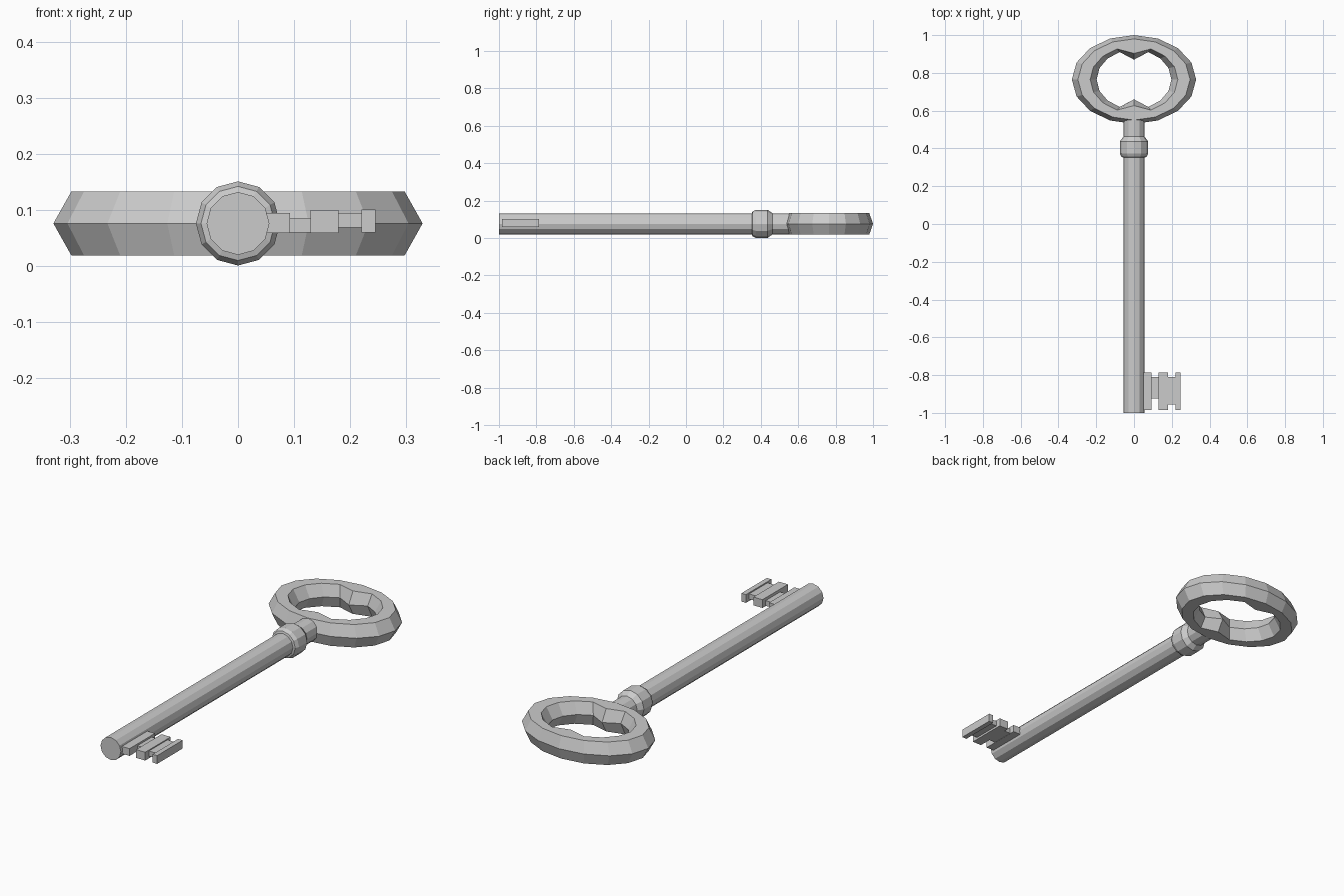
import bpy, bmesh
from math import sin, cos, pi

if "Cube" in bpy.data.objects:
    bpy.data.objects.remove(bpy.data.objects["Cube"])

ZC = 0.076  # height of the key's axis


def make(name, bm):
    bmesh.ops.recalc_face_normals(bm, faces=bm.faces)
    me = bpy.data.meshes.new(name)
    bm.to_mesh(me)
    bm.free()
    ob = bpy.data.objects.new(name, me)
    bpy.context.collection.objects.link(ob)
    return ob


def turned(name, profile, sides=12):
    """Solid turned around the y axis from (y, radius) pairs."""
    bm = bmesh.new()
    rings = [[bm.verts.new((r * cos(2 * pi * i / sides), y, ZC + r * sin(2 * pi * i / sides)))
              for i in range(sides)] for y, r in profile]
    for a, b in zip(rings, rings[1:]):
        for i in range(sides):
            j = (i + 1) % sides
            bm.faces.new((a[i], a[j], b[j], b[i]))
    bm.faces.new(rings[0])
    bm.faces.new(rings[-1])
    return make(name, bm)


# Shaft and collar
turned("shaft", [(-1.0, 0.056), (0.55, 0.056)])
turned("collar", [(0.352, 0.056), (0.355, 0.066), (0.373, 0.075), (0.437, 0.075), (0.463, 0.056)])

# Bow: oval ring with six-sided section and a cusp at both ends of the hole
# section entries: x radius, y radius, z offset, y radius at the cusp
SECTION = [(0.329, 0.235, 0, 0.235), (0.297, 0.215, 0.057, 0.215), (0.232, 0.175, 0.057, 0.138),
           (0.198, 0.157, 0, 0.105), (0.232, 0.175, -0.057, 0.138), (0.297, 0.215, -0.057, 0.215)]
N = 16
bm = bmesh.new()
loops = []
for k in range(N):
    a = 2 * pi * k / N
    cusp = k in (N // 4, 3 * N // 4)
    loops.append([bm.verts.new((rx * cos(a), 0.765 + (rc if cusp else ry) * sin(a), ZC + dz))
                  for rx, ry, dz, rc in SECTION])
for k in range(N):
    p, q = loops[k], loops[(k + 1) % N]
    for i in range(6):
        j = (i + 1) % 6
        bm.faces.new((p[i], p[j], q[j], q[i]))
make("bow", bm)

# Bit: row of stepped blocks (x0, x1, y0, y1, z0, z1)
BLOCKS = [(0.04, 0.093, -0.985, -0.785, 0.059, 0.095),
          (0.093, 0.129, -0.923, -0.81, 0.060, 0.086),
          (0.129, 0.179, -0.985, -0.785, 0.059, 0.100),
          (0.179, 0.220, -0.955, -0.81, 0.069, 0.095),
          (0.220, 0.245, -0.985, -0.785, 0.060, 0.101)]
bm = bmesh.new()
for x0, x1, y0, y1, z0, z1 in BLOCKS:
    for v in bmesh.ops.create_cube(bm, size=1)["verts"]:
        v.co = (x1 if v.co.x > 0 else x0, y1 if v.co.y > 0 else y0, z1 if v.co.z > 0 else z0)
make("bit", bm)
